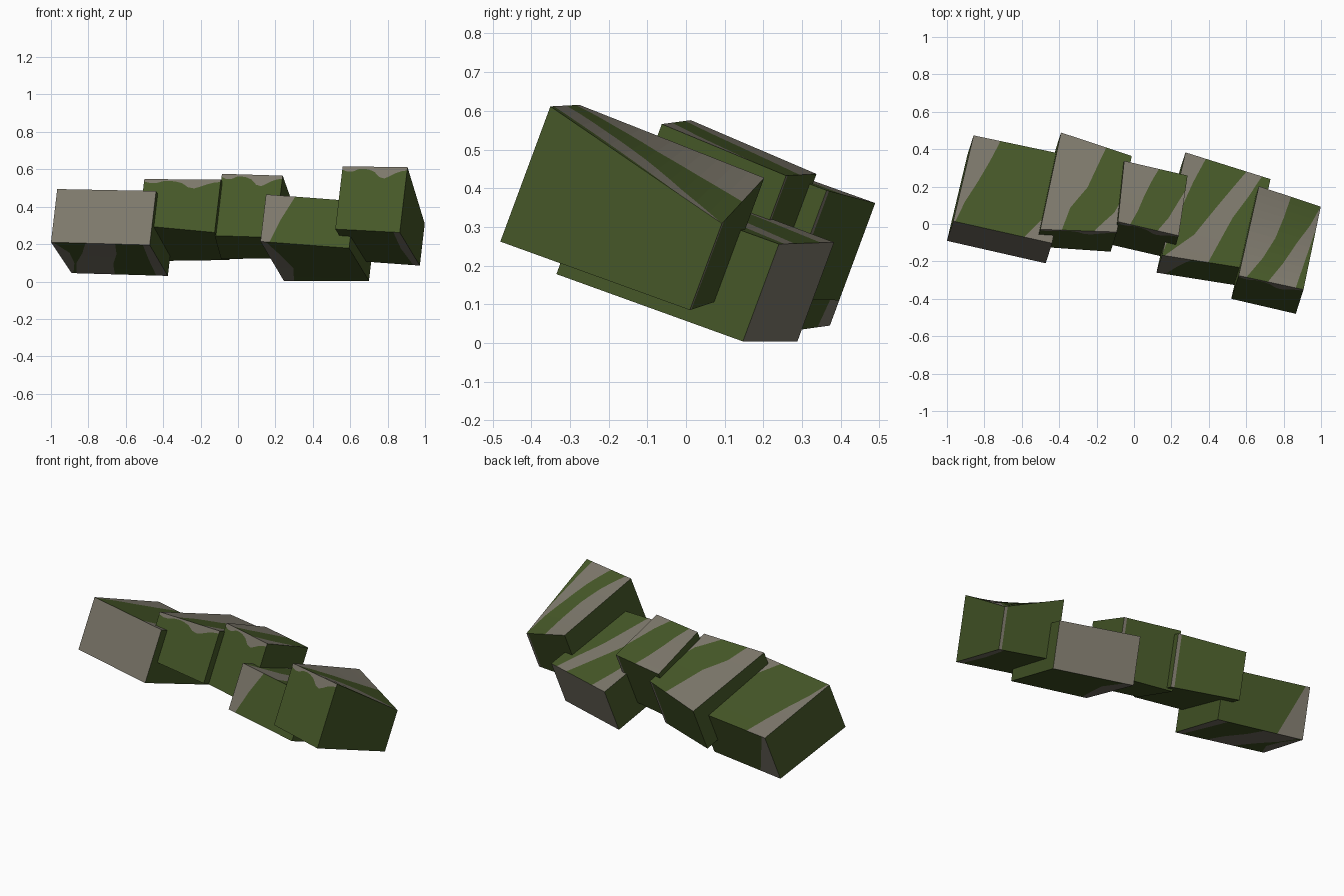
import bpy, bmesh
from mathutils import Vector

if "Cube" in bpy.data.objects:
    bpy.data.objects.remove(bpy.data.objects["Cube"])

UP = Vector((0.11, 0.345, 0.932))      # common tilted "up" of all blocks
ROWS = 12


def material(name, rgb):
    m = bpy.data.materials.new(name)
    m.diffuse_color = (*rgb, 1)
    m.use_nodes = True
    m.node_tree.nodes["Principled BSDF"].inputs["Base Color"].default_value = m.diffuse_color
    return m


GREEN = material("moss_green", (0.061, 0.097, 0.021))
GREY = material("stone_grey", (0.205, 0.188, 0.148))

# Corner order: bottom FL FR BR BL, then top FL FR BR BL.
# Each face: corners at (u,v) = 00, 10, 11, 01 and whether to flip the winding
FACES = {
    "top": ((4, 5, 6, 7), False),
    "bottom": ((0, 1, 2, 3), True),
    "front": ((0, 1, 5, 4), False),
    "front_trim": ((0, 4, 5, 1), True),     # u runs upwards
    "back": ((3, 2, 6, 7), True),
    "left": ((3, 0, 4, 7), False),
    "right": ((1, 2, 6, 5), False),
}


def sample(values, t):
    """Piecewise linear value at t, clamped to the face."""
    if len(values) == 1:
        return values[0]
    f = t * (len(values) - 1)
    i = min(int(f), len(values) - 2)
    return min(1, max(0, values[i] + (values[i + 1] - values[i]) * (f - i)))


def striped_face(bm, pts, flip, stripes):
    """Face cut into rows; grey inside each (low, high) stripe, green between."""
    edges = [(0.0,)] + [b for s in stripes for b in s] + [(1.0,)]
    rows = ROWS if stripes else 1

    def point(u, v):
        return pts[0].lerp(pts[1], u).lerp(pts[3].lerp(pts[2], u), v)

    for r in range(rows):
        v0, v1 = r / rows, (r + 1) / rows
        for i in range(len(edges) - 1):
            a0, b0 = sample(edges[i], v0), sample(edges[i + 1], v0)
            a1, b1 = sample(edges[i], v1), sample(edges[i + 1], v1)
            quad = []
            for uv in ((a0, v0), (b0, v0), (b1, v1), (a1, v1)):
                if uv not in quad:
                    quad.append(uv)
            if len(quad) < 3:
                continue
            if flip:
                quad.reverse()
            f = bm.faces.new([bm.verts.new(point(*q)) for q in quad])
            f.material_index = i % 2


def block(name, base, heights, paint):
    low = [Vector(p) for p in base]
    corners = low + [p + UP * h for p, h in zip(low, heights)]
    front = "front_trim" if "front_trim" in paint else "front"
    bm = bmesh.new()
    for key in ("top", "bottom", front, "back", "left", "right"):
        idx, flip = FACES[key]
        striped_face(bm, [corners[i] for i in idx], flip, paint.get(key, []))
    bmesh.ops.remove_doubles(bm, verts=bm.verts, dist=0.0002)
    me = bpy.data.meshes.new(name)
    bm.to_mesh(me)
    bm.free()
    me.materials.append(GREEN)
    me.materials.append(GREY)
    bpy.context.collection.objects.link(bpy.data.objects.new(name, me))


ONE, ZERO = (1.0,), (0.0,)
TRIM = [((.95, .9, .96, .97, .92, .8, .86, .93, .95), ONE)]    # ragged top edge
EDGE = [((.95,), ONE)]                                         # thin strip

# Far left block
block("far_left_block",
      [(-1, -.09, .21), (-.472, -.21, .195), (-.375, .265, .03), (-.89, .372, .045)],
      (.305, .31, .29, .295),
      {"top": [(ZERO, (.02, .07, .15, .22, .28)), ((.72, .86, .9, .92, .96), ONE)],
       "front": [(ZERO, ONE)],
       "back": [(ZERO, (.3, .05))],
       "bottom": [(ZERO, (.02, .12, .1, .02)), ((.35, .25, .12, .05), (.65, .6, .5, .45)),
                  ((.93, .9, .88), ONE)]})

# Left block
block("left_block",
      [(-.53, -.12, .30), (-.125, -.148, .262), (-.045, .26, .115), (-.42, .396, .11)],
      (.265, .305, .30, .27),
      {"top": [(ZERO, (.28, .33, .5, .57, .64)), ((.7, .92, 1, 1, 1), ONE)],
       "front_trim": TRIM, "back": EDGE})

# Middle block
block("middle_block",
      [(-.125, -.11, .245), (.20, -.185, .235), (.25, .145, .125), (-.09, .22, .12)],
      (.355, .355, .33, .34),
      {"top": [(ZERO, (.2, .3, .37, .45, .55)), ((.65, .8, .9, 1, 1), ONE)],
       "front_trim": TRIM, "back": EDGE})

# Right block
block("right_block",
      [(.12, -.26, .214), (.594, -.335, .178), (.70, .147, .004), (.245, .288, .004)],
      (.27, .27, .27, .275),
      {"top": [(ZERO, (0, .04, .1, .16, .24)),
               ((.03, .3, .44, .58, .72), (.52, .6, .68, .8, .9))],
       "front": [(ZERO, (.1, .2, .33))],
       "back": [(ZERO, ONE)],
       "bottom": [(ZERO, (.06, .14, .2, .12))]})

# Far right block
block("far_right_block",
      [(.52, -.40, .28), (.865, -.48, .262), (.972, .01, .085), (.63, .085, .11)],
      (.36, .375, .24, .34),
      {"top": [(ZERO, (.12, .3, .42, .48, .52)),
               ((.45, .62, .75, .9, 1), (.88, .92, .96, 1, 1))],
       "front_trim": TRIM, "back": EDGE,
       "bottom": [((.9, .86, .9), ONE)]})
